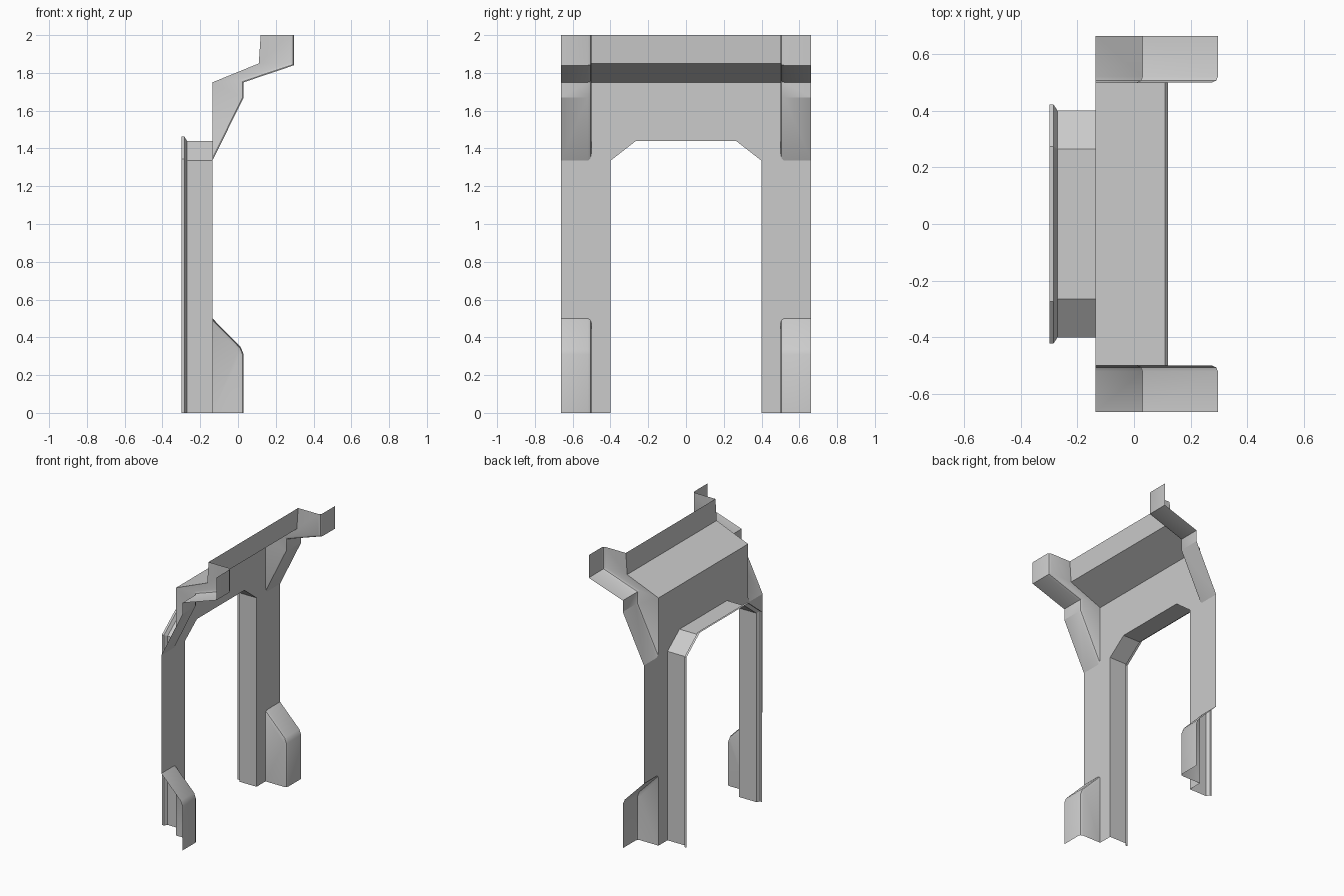
import bpy, bmesh
from math import sin, cos, radians

if "Cube" in bpy.data.objects:
    bpy.data.objects.remove(bpy.data.objects["Cube"])

WALL_X, OUT_Y, IN_Y, R = -0.135, 0.663, 0.5, 0.02


def finish(bm, name, smooth=False):
    """Turn a half model into an object mirrored across y."""
    bmesh.ops.remove_doubles(bm, verts=bm.verts, dist=1e-5)
    me = bpy.data.meshes.new(name)
    bm.to_mesh(me)
    bm.free()
    ob = bpy.data.objects.new(name, me)
    bpy.context.collection.objects.link(ob)
    if smooth:
        me.shade_smooth()
        me.set_sharp_from_angle(angle=radians(25))
    mod = ob.modifiers.new("mirror", 'MIRROR')
    mod.use_axis = (False, True, False)
    mod.use_clip = True
    return ob


def loft(bm, rows):
    """Bridge successive rows of points with quads."""
    grid = [[bm.verts.new(p) for p in row] for row in rows]
    for a, b in zip(grid, grid[1:]):
        for i in range(len(a) - 1):
            bm.faces.new((a[i], a[i + 1], b[i + 1], b[i]))
    return grid


def bracket(name, outer, inner, closing):
    """Hollow post: front skin, rounded inner edge and inner side face."""
    bm = bmesh.new()
    rows = [[(x, OUT_Y, z) for x, z in outer]]
    for deg in (0, 45, 90):
        a = radians(deg)
        t = 1 - cos(a)
        y = IN_Y + R * (1 - sin(a))
        rows.append([(p[0] + (q[0] - p[0]) * t, y, p[1] + (q[1] - p[1]) * t)
                     for p, q in zip(outer, inner)])
    grid = loft(bm, rows)
    bm.faces.new(grid[-1] + [bm.verts.new((x, IN_Y, z)) for x, z in closing])
    return finish(bm, name, True)


# Wall with door opening and cut-outs behind the posts
bm = bmesh.new()
outline = [(0, 1.44), (0.265, 1.44), (0.4, 1.335), (0.4, 0), (IN_Y, 0),
           (IN_Y, 0.472), (0.506, 0.492), (0.52, 0.5), (OUT_Y, 0.5),
           (OUT_Y, 1.335), (0.52, 1.335), (0.506, 1.348), (IN_Y, 1.38),
           (IN_Y, 1.75), (0, 1.75)]
bm.faces.new([bm.verts.new((WALL_X, y, z)) for y, z in outline])
finish(bm, "wall_panel")

# Sloped ledge and upright lip above the wall
bm = bmesh.new()
loft(bm, [[(x, y, z) for x, z in ((WALL_X, 1.75), (0.11, 1.85), (0.12, 2.0))]
          for y in (IN_Y, 0)])
finish(bm, "top_ledge")

# Door reveal with flared rear lip
bm = bmesh.new()
near = [(0, 1.44), (0.265, 1.44), (0.4, 1.335), (0.4, 0)]
far = [(0, 1.463), (0.273, 1.463), (0.422, 1.345), (0.422, 0)]
loft(bm, [[(x, y, z) for y, z in path] for x, path in
          ((WALL_X, near), (-0.27, near), (-0.284, far), (-0.299, far))])
finish(bm, "door_reveal")

# Lower feet of the posts
bracket("post_foot",
        [(0.03, 0), (0.03, 0.31), (0.015, 0.347), (WALL_X, 0.5)],
        [(0.01, 0), (0.01, 0.306), (0.001, 0.333), (WALL_X, 0.472)],
        [(WALL_X, 0)])

# Upper stepped supports of the posts
bracket("post_head",
        [(WALL_X, 1.335), (0.03, 1.67), (0.03, 1.75), (0.296, 1.84), (0.296, 2.0)],
        [(WALL_X, 1.38), (0.01, 1.675), (0.01, 1.764), (0.276, 1.854), (0.276, 2.0)],
        [(0.12, 2.0), (0.11, 1.85), (WALL_X, 1.75)])
